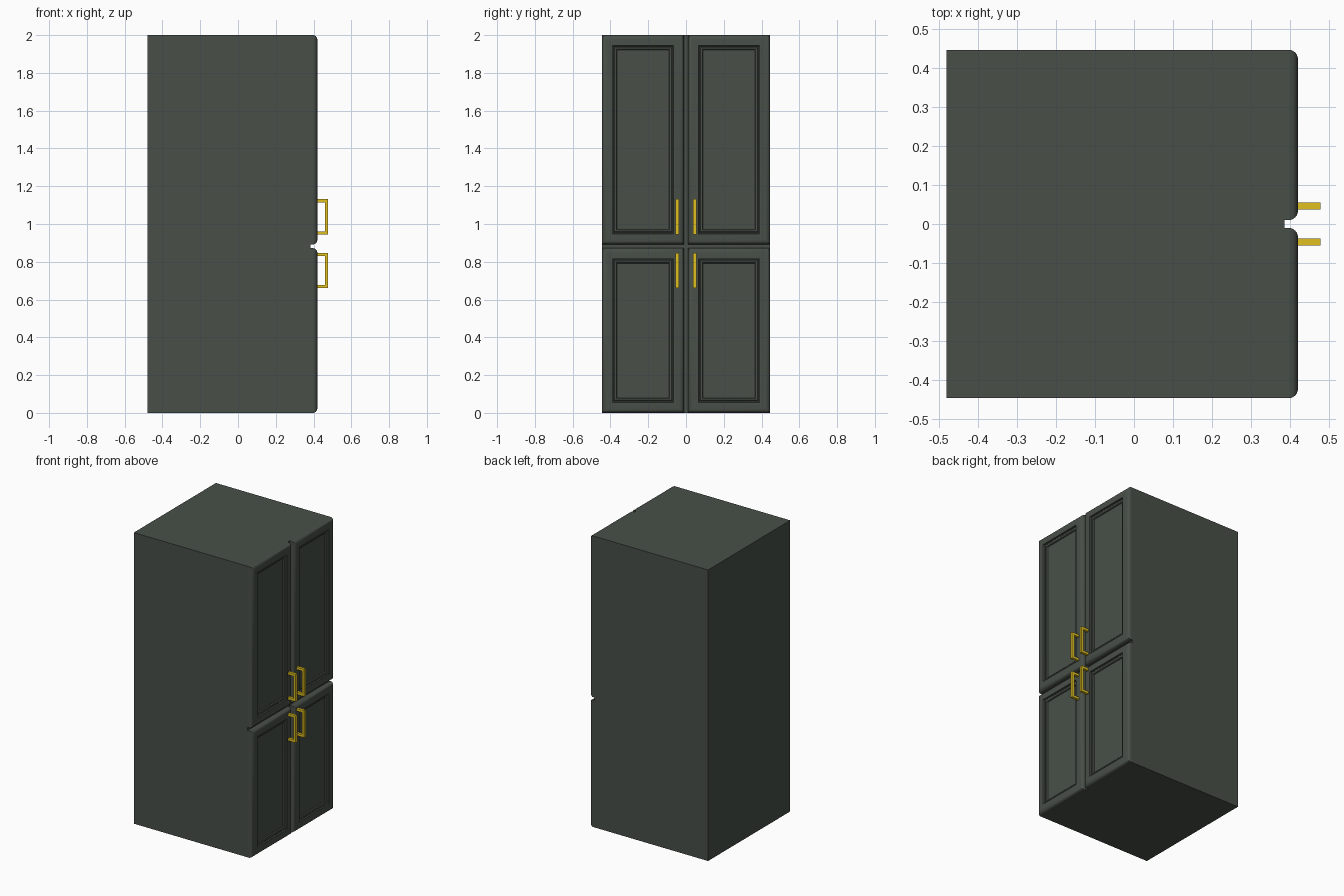
import bpy, bmesh, math

if "Cube" in bpy.data.objects:
    bpy.data.objects.remove(bpy.data.objects["Cube"])


def material(name, color):
    m = bpy.data.materials.new(name)
    m.diffuse_color = color
    m.use_nodes = True
    m.node_tree.nodes["Principled BSDF"].inputs["Base Color"].default_value = m.diffuse_color
    return m


green = material("dark_green_paint", (0.065, 0.078, 0.065, 1))
brass = material("brass", (0.75, 0.53, 0.015, 1))

HALF_W, GAP = 0.446, 0.01
BACK, BODY_FRONT, DOOR_FRONT = -0.48, 0.385, 0.42


def finish(bm, name, mat, smooth=False):
    bmesh.ops.recalc_face_normals(bm, faces=bm.faces)
    me = bpy.data.meshes.new(name)
    bm.to_mesh(me)
    bm.free()
    me.materials.append(mat)
    ob = bpy.data.objects.new(name, me)
    bpy.context.collection.objects.link(ob)
    if smooth:
        bpy.ops.object.select_all(action='DESELECT')
        ob.select_set(True)
        bpy.context.view_layer.objects.active = ob
        bpy.ops.object.shade_smooth_by_angle(angle=math.radians(35))
    return ob


# Door cross-section as (inset from the edge, x): rounded rim, moulding, recessed panel
R = 0.024
door_profile = [(0, BODY_FRONT)]
for i in range(7):
    a = math.radians(15 * i)
    door_profile.append((R * (1 - math.cos(a)), DOOR_FRONT - R * (1 - math.sin(a))))
door_profile += [(0.056, 0.42), (0.058, 0.412), (0.063, 0.409), (0.067, 0.412),
                 (0.072, 0.412), (0.077, 0.409), (0.080, 0.402)]


def door(name, y0, y1, z0, z1):
    bm = bmesh.new()
    loops = []
    for d, x in door_profile:
        loops.append([bm.verts.new((x, y, z)) for y, z in (
            (y0 + d, z0 + d), (y1 - d, z0 + d), (y1 - d, z1 - d), (y0 + d, z1 - d))])
    for a, b in zip(loops, loops[1:]):
        for i in range(4):
            j = (i + 1) % 4
            bm.faces.new((a[i], a[j], b[j], b[i]))
    bm.faces.new(loops[-1])
    bm.faces.new(loops[0][::-1])
    finish(bm, name, green, True)


def handle(name, y, z0, z1, w=0.018, t=0.017):
    # Square U-shaped bar, extruded across its width
    x0, x1 = DOOR_FRONT - 0.002, 0.477
    outline = [(x0, z0), (x1, z0), (x1, z1), (x0, z1),
               (x0, z1 - t), (x1 - t, z1 - t), (x1 - t, z0 + t), (x0, z0 + t)]
    bm = bmesh.new()
    face = bm.faces.new([bm.verts.new((x, y - w / 2, z)) for x, z in outline])
    ext = bmesh.ops.extrude_face_region(bm, geom=[face])["geom"]
    bmesh.ops.translate(bm, vec=(0, w, 0),
                        verts=[v for v in ext if isinstance(v, bmesh.types.BMVert)])
    finish(bm, name, brass)


# Cabinet body
bm = bmesh.new()
bmesh.ops.create_cube(bm, size=1)
bmesh.ops.scale(bm, vec=(BODY_FRONT - BACK, 2 * HALF_W, 2), verts=bm.verts)
bmesh.ops.translate(bm, vec=((BODY_FRONT + BACK) / 2, 0, 1), verts=bm.verts)
finish(bm, "cabinet_body", green)

# Two rows of paired doors with handles near the middle
for row, z0, z1, h0, h1 in (("upper", 0.892, 2.0, 0.944, 1.132),
                            ("lower", 0.0, 0.872, 0.661, 0.847)):
    for side, s in (("left", -1), ("right", 1)):
        ya, yb = sorted((s * GAP, s * HALF_W))
        door(f"{row}_{side}_door", ya, yb, z0, z1)
        handle(f"{row}_{side}_handle", s * 0.0465, h0, h1)
